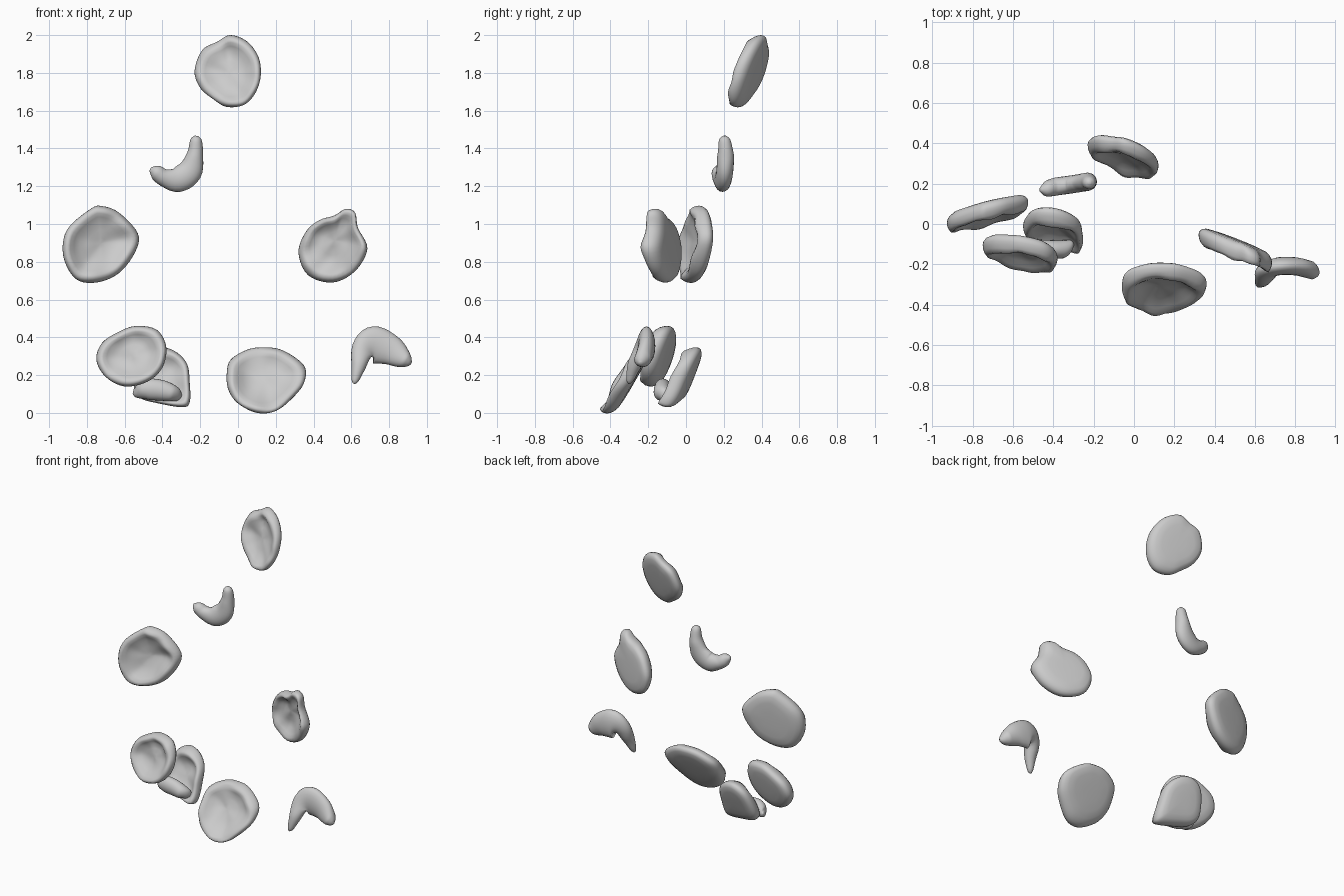
import bpy, bmesh, math
from mathutils import Vector, noise

if "Cube" in bpy.data.objects:
    bpy.data.objects.remove(bpy.data.objects["Cube"])


def catmull(pts, i, t, closed):
    n = len(pts)
    g = lambda k: Vector(pts[k % n] if closed else pts[max(0, min(n - 1, k))])
    a, b, c, d = g(i - 1), g(i), g(i + 1), g(i + 2)
    return 0.5 * (2 * b + (c - a) * t + (2 * a - 5 * b + 4 * c - d) * t**2
                  + (3 * b - a - 3 * c + d) * t**3)


def smooth_path(pts, closed, steps=5):
    n = len(pts) if closed else len(pts) - 1
    out = [catmull(pts, i, s / steps, closed) for i in range(n) for s in range(steps)]
    if not closed:
        out.append(Vector(pts[-1]))
    return out


def loft(name, rings, first, last):
    bm = bmesh.new()
    rows = [[bm.verts.new(p) for p in r] for r in rings]
    n = len(rows[0])
    for a, b in zip(rows, rows[1:]):
        for i in range(n):
            j = (i + 1) % n
            bm.faces.new((a[i], a[j], b[j], b[i]))
    for row, tip in ((rows[0], first), (rows[-1], last)):
        v = bm.verts.new(tip)
        for i in range(n):
            bm.faces.new((row[i], row[(i + 1) % n], v))
    bmesh.ops.recalc_face_normals(bm, faces=bm.faces[:])
    for f in bm.faces:
        f.smooth = True
    me = bpy.data.meshes.new(name)
    bm.to_mesh(me)
    bm.free()
    ob = bpy.data.objects.new(name, me)
    bpy.context.collection.objects.link(ob)
    return ob


# dished profile: (fraction of outline, depth), front centre round to back centre
PROFILE = [(0.15, 0.05), (0.35, 0.0), (0.55, -0.2), (0.7, -0.6), (0.8, -0.85), (0.89, -0.9),
           (0.96, -0.6), (0.99, -0.25), (1, 0.05), (0.985, 0.35), (0.93, 0.65),
           (0.82, 0.9), (0.6, 1.0), (0.3, 1.05)]


def flake(name, outline, cy, ax, az, h=0.05):
    """Dished flake: front outline in x,z, lying on a plane tilted by ax, az."""
    edge = smooth_path(outline, True)
    c = sum(edge, Vector((0, 0))) / len(edge)

    def place(p, d, front):
        y = cy + ax * (p.x - c.x) + az * (p.y - c.y) + d * h
        if front:
            y += 0.018 * noise.noise(Vector((p.x * 11, cy * 30, p.y * 11)))
        return Vector((p.x, y, p.y))
    rings = [[place(c + (p - c) * s, d, k < 6) for p in edge]
             for k, (s, d) in enumerate(PROFILE)]
    return loft(name, rings, place(c, 0.05, True), place(c, 1.05, False))


def crescent(name, spine, h):
    """Rounded bar along x,y,z points with a half width in the x,z plane."""
    path = smooth_path(spine, False)
    rings = []
    for i, p in enumerate(path):
        a, b = path[max(0, i - 1)], path[min(len(path) - 1, i + 1)]
        t = Vector((b[0] - a[0], 0, b[2] - a[2])).normalized()
        side = Vector((-t.z, 0, t.x))
        w, o = p[3], Vector(p[:3])
        d = min(h, w)
        ring = [o + side * w * math.cos(q) + Vector((0, d * math.sin(q), 0))
                for q in (k * math.tau / 20 for k in range(20))]
        rings.append(ring)
    return loft(name, rings, Vector(path[0][:3]), Vector(path[-1][:3]))


# dished flakes
flake("top_flake", [(-.04, 2.0), (.05, 1.965), (.11, 1.88), (.12, 1.78), (.09, 1.69), (.03, 1.63),
                    (-.06, 1.62), (-.13, 1.66), (-.2, 1.72), (-.23, 1.81), (-.19, 1.92), (-.11, 1.965)],
      .335, -.29, .32, .045)
flake("left_flake", [(-.78, 1.08), (-.72, 1.095), (-.63, 1.06), (-.53, .95), (-.545, .85), (-.63, .74),
                     (-.75, .69), (-.86, .71), (-.925, .83), (-.905, .97)], .055, .25, .08)
flake("right_flake", [(.57, 1.08), (.62, 1.06), (.635, .98), (.685, .87), (.62, .75), (.5, .69),
                      (.37, .73), (.32, .85), (.36, .96), (.43, 1.02), (.51, 1.045)], -.13, -.38, -.05)
flake("lower_left_flake", [(-.63, .43), (-.54, .46), (-.43, .44), (-.38, .35), (-.4, .24), (-.48, .165),
                           (-.6, .14), (-.7, .19), (-.75, .28), (-.72, .37)], -.14, -.2, .3)
flake("folded_flake", [(-.51, .29), (-.43, .345), (-.34, .33), (-.27, .26), (-.255, .15), (-.255, .06),
                       (-.29, .03), (-.42, .05), (-.52, .08), (-.55, .15)], -.025, -.15, .42, .048)
flake("bottom_flake", [(-.06, .2), (-.04, .28), (.05, .335), (.14, .347), (.24, .33), (.35, .25),
                       (.35, .16), (.29, .08), (.2, .01), (.1, .0), (0, .05), (-.05, .12)],
      -.315, 0, .57, .05)

# turned-up lip of the folded flake
crescent("folded_lip", [(-.555, -.08, .115, .012), (-.535, -.1, .113, .035), (-.48, -.12, .125, .055),
                        (-.41, -.125, .12, .055), (-.35, -.125, .105, .045),
                        (-.315, -.11, .09, .03), (-.3, -.1, .085, .01)], .045)

# crescent pieces
crescent("upper_crescent", [(-.22, .205, 1.467, .008), (-.222, .205, 1.445, .03), (-.227, .21, 1.37, .043),
                            (-.255, .205, 1.28, .066), (-.32, .195, 1.235, .066), (-.39, .185, 1.245, .047),
                            (-.435, .175, 1.275, .038), (-.465, .17, 1.29, .01)], .045)
crescent("lower_crescent", [(.612, -.3, .155, .006), (.62, -.295, .175, .02), (.637, -.275, .24, .037),
                            (.66, -.235, .33, .062), (.715, -.21, .36, .098), (.8, -.21, .335, .083),
                            (.865, -.225, .293, .057), (.902, -.235, .27, .03), (.917, -.24, .262, .008)],
         .045)
